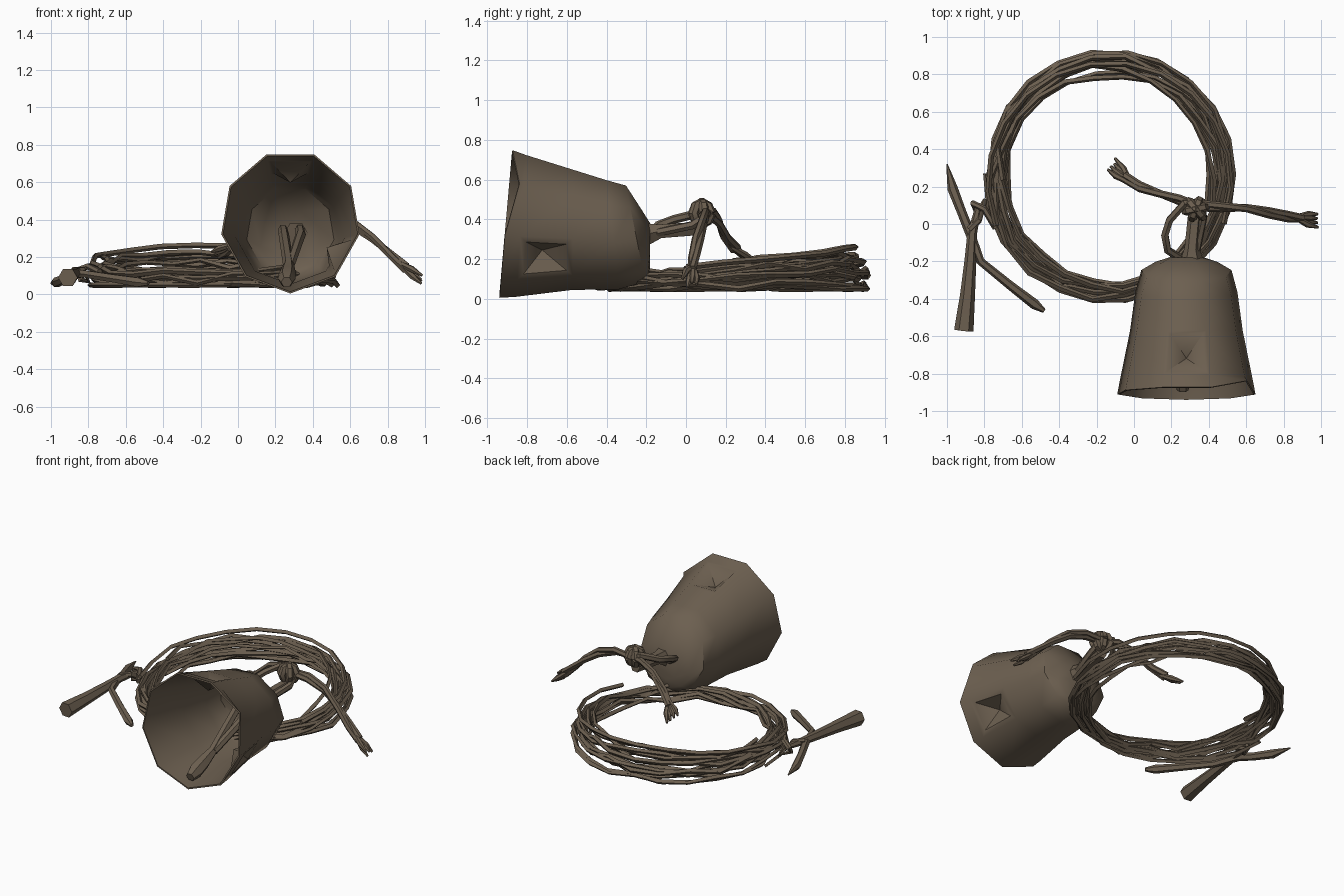
import bpy, bmesh, math, random
from mathutils import Vector

random.seed(4)
if "Cube" in bpy.data.objects:
    bpy.data.objects.remove(bpy.data.objects["Cube"], do_unlink=True)

# One aged bronze-brown colour for everything
COLOUR = (0.15, 0.115, 0.08, 1)
brown = bpy.data.materials.new("aged_brown")
brown.use_nodes = True
brown.diffuse_color = COLOUR
bsdf = next(n for n in brown.node_tree.nodes if n.type == 'BSDF_PRINCIPLED')
bsdf.inputs["Base Color"].default_value = COLOUR
bsdf.inputs["Roughness"].default_value = 0.8


def select(obj):
    bpy.ops.object.select_all(action='DESELECT')
    obj.select_set(True)
    bpy.context.view_layer.objects.active = obj


def tube(name, strands, sides_level=1, angle=40):
    """Sweep a round section along strands of (point, radius) pairs."""
    curve = bpy.data.curves.new(name, 'CURVE')
    curve.dimensions = '3D'
    curve.bevel_depth = 1
    curve.bevel_resolution = sides_level
    curve.use_fill_caps = True
    for strand in strands:
        spline = curve.splines.new('POLY')
        spline.points.add(len(strand) - 1)
        for p, (co, radius) in zip(spline.points, strand):
            p.co = (*co, 1)
            p.radius = radius
    obj = bpy.data.objects.new(name, curve)
    bpy.context.collection.objects.link(obj)
    select(obj)
    bpy.ops.object.convert(target='MESH')
    obj = bpy.context.object
    obj.data.materials.clear()
    obj.data.materials.append(brown)
    bpy.ops.object.shade_smooth_by_angle(angle=math.radians(angle))


def even(radius, *points):
    return [(p, radius) for p in points]


def twisted(points, radius, strands=2, pitch=0.9):
    """Strands that wind around a shared path."""
    result = []
    for s in range(strands):
        strand = []
        for i, p in enumerate(points):
            a = i * pitch + s * math.tau / strands
            off = Vector((0.3 * math.sin(a), math.cos(a), math.sin(a))) * radius * 0.6
            strand.append((Vector(p) + off, radius))
        result.append(strand)
    return result


def frayed(end, direction, spread=0.035, length=0.1, count=4):
    """Short pointed strands that open out from a rope end."""
    end, direction = Vector(end), Vector(direction).normalized()
    side = direction.cross(Vector((0, 0, 1))).normalized()
    result = []
    for i in range(count):
        f = i / (count - 1) * 2 - 1
        out = side * f * spread + Vector((0, 0, random.uniform(-1, 1) * spread * 0.8))
        result.append([(end - direction * 0.05, 0.013),
                       (end + direction * length * 0.35 + out * 0.8, 0.018),
                       (end + direction * length * random.uniform(0.8, 1) + out, 0.007)])
    return result


# Bell body: nine-sided rings of (y, centre z, radius, lean)
RINGS = [(-0.905, 0.388, 0.383, 0.09), (-0.83, 0.378, 0.368, 0.07),
         (-0.57, 0.357, 0.312, 0), (-0.37, 0.33, 0.283, -0.1),
         (-0.255, 0.335, 0.25, -0.2), (-0.205, 0.29, 0.17, -0.12),
         (-0.18, 0.285, 0.1, 0)]
SIDES = 9
bm = bmesh.new()
rows = []
for y, cz, r, lean in RINGS:
    row = []
    for k in range(SIDES):
        a = math.radians(-90) + k * math.tau / SIDES
        row.append(bm.verts.new((0.28 + 0.98 * r * math.cos(a),
                                 y + lean * r * math.sin(a), cz + r * math.sin(a))))
    rows.append(row)
panels = {}
for j in range(len(rows) - 1):
    for k in range(SIDES):
        n = (k + 1) % SIDES
        panels[j, k] = bm.faces.new((rows[j][k], rows[j][n], rows[j + 1][n], rows[j + 1][k]))
bm.faces.new(rows[-1])
bmesh.ops.recalc_face_normals(bm, faces=bm.faces)
# Bent rim on the upper left
rows[0][3].co.y += 0.05
# Creased dents: one on top, one low on the left side
for key, margin, depth in (((1, 4), 0.025, 0.085), ((1, 1), 0.045, 0.08)):
    face = panels[key]
    face.normal_update()
    normal = face.normal.copy()
    bmesh.ops.inset_individual(bm, faces=[face], thickness=margin)
    deepest = bmesh.ops.poke(bm, faces=[face])["verts"][0]
    deepest.co -= normal * depth
bmesh.ops.recalc_face_normals(bm, faces=bm.faces)
mesh = bpy.data.meshes.new("bell_body")
bm.to_mesh(mesh)
bm.free()
bell = bpy.data.objects.new("bell_body", mesh)
bpy.context.collection.objects.link(bell)
mesh.materials.append(brown)
wall = bell.modifiers.new("wall", 'SOLIDIFY')
wall.thickness = 0.01
wall.offset = -1
select(bell)
bpy.ops.object.modifier_apply(modifier="wall")
bpy.ops.object.shade_smooth_by_angle(angle=math.radians(43))

# Clapper resting on the lower wall: two arms that meet above the ball
tube("clapper", [[((0.24, -0.23, 0.35), 0.025), ((0.245, -0.38, 0.32), 0.028),
                  ((0.27, -0.66, 0.16), 0.03), ((0.265, -0.76, 0.115), 0.045),
                  ((0.26, -0.83, 0.085), 0.048), ((0.26, -0.89, 0.065), 0.03)],
                 [((0.33, -0.23, 0.35), 0.025), ((0.335, -0.38, 0.32), 0.028),
                  ((0.28, -0.66, 0.16), 0.025)]])

# Crown bar and the rope loop through it
tube("crown_bar", [[((0.31, -0.2, 0.325), 0.065), ((0.31, -0.13, 0.34), 0.04),
                    ((0.33, 0.08, 0.355), 0.038)]])
tube("crown_loop", [even(0.022, (0.26, -0.19, 0.31), (0.18, -0.14, 0.37),
                         (0.165, -0.06, 0.40), (0.19, 0.02, 0.42), (0.27, 0.11, 0.46),
                         (0.36, 0.12, 0.43), (0.37, 0.03, 0.37), (0.33, -0.16, 0.33))])

# Knot: several tilted rings of rope
knot = []
for tilt, r in ((0.2, 0.055), (1.2, 0.05), (2.3, 0.055)):
    ring = []
    for i in range(9):
        a = i * math.tau / 8
        ring.append(((0.33 + r * math.cos(a) * math.cos(tilt),
                      0.08 + r * math.cos(a) * math.sin(tilt),
                      0.43 + r * math.sin(a)), 0.025))
    knot.append(ring)
tube("knot", knot)

# Two rope tails that hang from the knot
left_tail = [(0.33, 0.1, 0.43), (0.47, 0.09, 0.43), (0.60, 0.085, 0.385),
             (0.72, 0.06, 0.30), (0.82, 0.04, 0.21), (0.9, 0.03, 0.14)]
right_tail = [(0.33, 0.09, 0.43), (0.24, 0.13, 0.43), (0.13, 0.165, 0.39),
              (0.03, 0.2, 0.31), (-0.05, 0.25, 0.25)]
tube("left_rope_tail", twisted(left_tail, 0.02) + frayed(left_tail[-1], (1, -0.15, -0.7), length=0.115))
tube("right_rope_tail", twisted(right_tail, 0.02) + frayed(right_tail[-1], (-0.7, 0.7, -0.4), length=0.12))

# Coil: one long rope in loose turns; the upper turns rise and lean forward
TURNS, STEPS = 14, 22
turn_radius = [random.uniform(0.54, 0.66) for i in range(TURNS + 1)]
turn_shift = [random.uniform(-0.015, 0.015) for i in range(TURNS + 1)]
coil = []
for i in range(TURNS * STEPS + 1):
    a = math.pi + i * math.tau / STEPS
    t, f = divmod(i / STEPS, 1)
    t = min(int(t), TURNS - 1)
    r = turn_radius[t] * (1 - f) + turn_radius[t + 1] * f
    r += 0.025 * math.sin(2 * a + t * 1.7) + random.uniform(-0.012, 0.012)
    r = min(max(r, 0.525), 0.655)
    lift = i / (TURNS * STEPS)
    z = 0.045 + lift * (0.12 + 0.055 * math.sin(a)) + random.uniform(-0.02, 0.03)
    coil.append(((-0.135 + turn_shift[t] + r * math.cos(a),
                  0.27 - 0.035 * lift + r * 1.02 * math.sin(a), max(z, 0.05)),
                 random.uniform(0.012, 0.017)))
tube("rope_coil", [coil], sides_level=0, angle=30)

# Loose turn on top of the coil
loose = []
for i in range(14):
    a = math.radians(-20 + i * 17)
    loose.append(((-0.13 + 0.65 * math.cos(a), 0.22 + 0.64 * math.sin(a),
                   0.18 + 0.075 * math.sin(a) + random.uniform(-0.01, 0.01)), 0.015))
tube("loose_turn", [loose], sides_level=0, angle=30)

# Rope end beside the coil: a knot, a crossing strand and a wide split end
tube("end_knot", [even(0.018, (-0.74, -0.02, 0.12), (-0.80, 0.08, 0.15), (-0.86, 0.11, 0.13),
                       (-0.84, 0.06, 0.08), (-0.80, 0.12, 0.07), (-0.83, 0.02, 0.13),
                       (-0.88, -0.03, 0.13))])
tube("crossing_strand", [[((-1.0, 0.32, 0.06), 0.004), ((-0.97, 0.19, 0.065), 0.028),
                          ((-0.92, 0.06, 0.085), 0.025), ((-0.88, -0.04, 0.11), 0.026),
                          ((-0.82, -0.2, 0.11), 0.022), ((-0.66, -0.33, 0.085), 0.024),
                          ((-0.53, -0.43, 0.065), 0.028), ((-0.48, -0.465, 0.06), 0.012)]])
tube("wide_end", [[((-0.83, 0.1, 0.12), 0.016), ((-0.865, -0.05, 0.12), 0.026),
                   ((-0.875, -0.2, 0.11), 0.032), ((-0.89, -0.38, 0.1), 0.04),
                   ((-0.91, -0.57, 0.09), 0.052)]])
